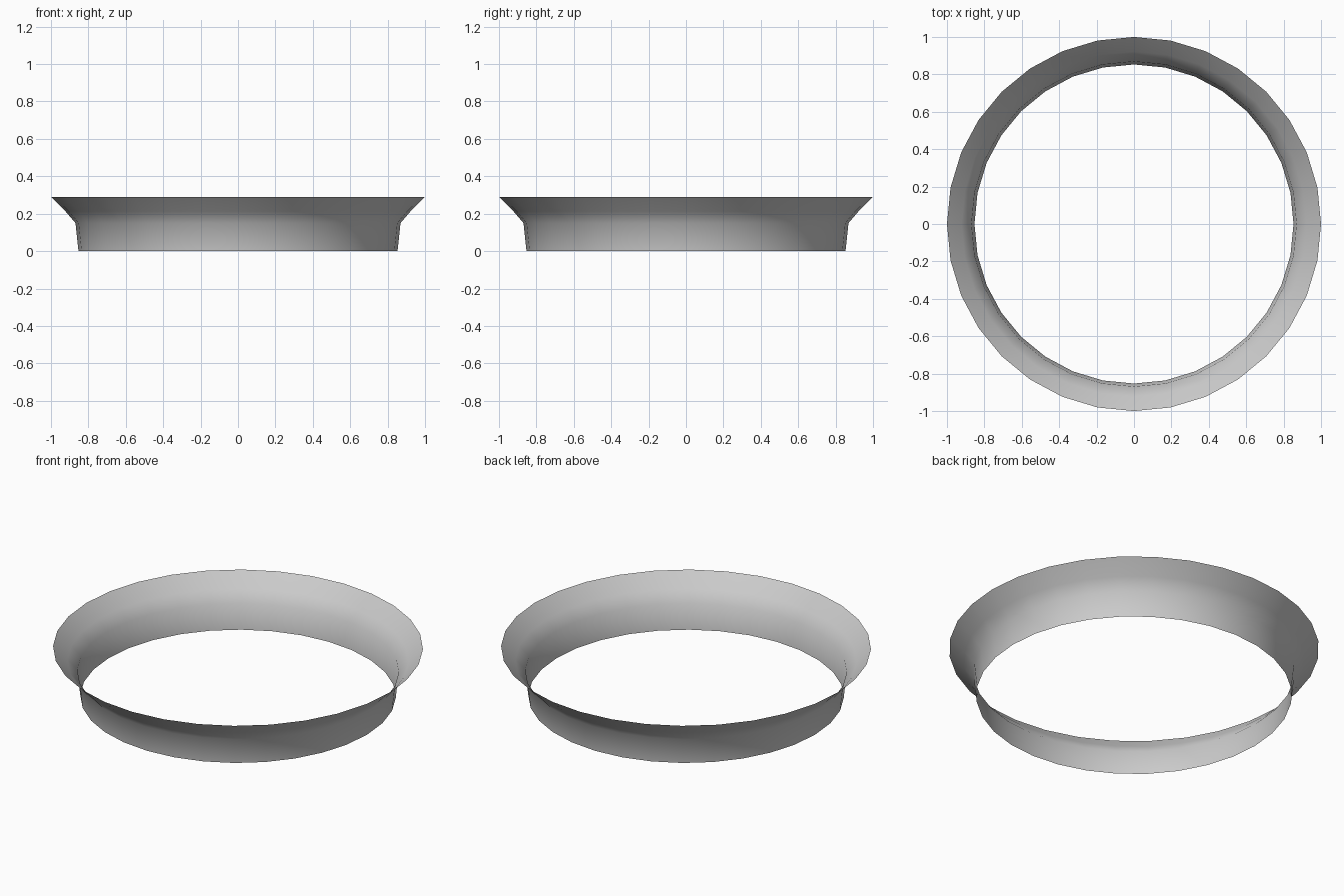
import bpy, bmesh, math

if "Cube" in bpy.data.objects:
    bpy.data.objects.remove(bpy.data.objects["Cube"])

SIDES = 32
# Radius and height, from the foot up to the flared lip
PROFILE = [(0.853, 0.0), (0.869, 0.15), (0.922, 0.212), (1.0, 0.29)]

# Open flared ring: stacked loops joined by quads
bm = bmesh.new()
loops = []
for r, z in PROFILE:
    loops.append([bm.verts.new((r * math.cos(2 * math.pi * i / SIDES),
                                r * math.sin(2 * math.pi * i / SIDES), z))
                  for i in range(SIDES)])
for low, high in zip(loops, loops[1:]):
    for i in range(SIDES):
        j = (i + 1) % SIDES
        face = bm.faces.new((low[i], low[j], high[j], high[i]))
        face.smooth = True

mesh = bpy.data.meshes.new("flared_ring")
bm.to_mesh(mesh)
bm.free()
ring = bpy.data.objects.new("flared_ring", mesh)
bpy.context.collection.objects.link(ring)
